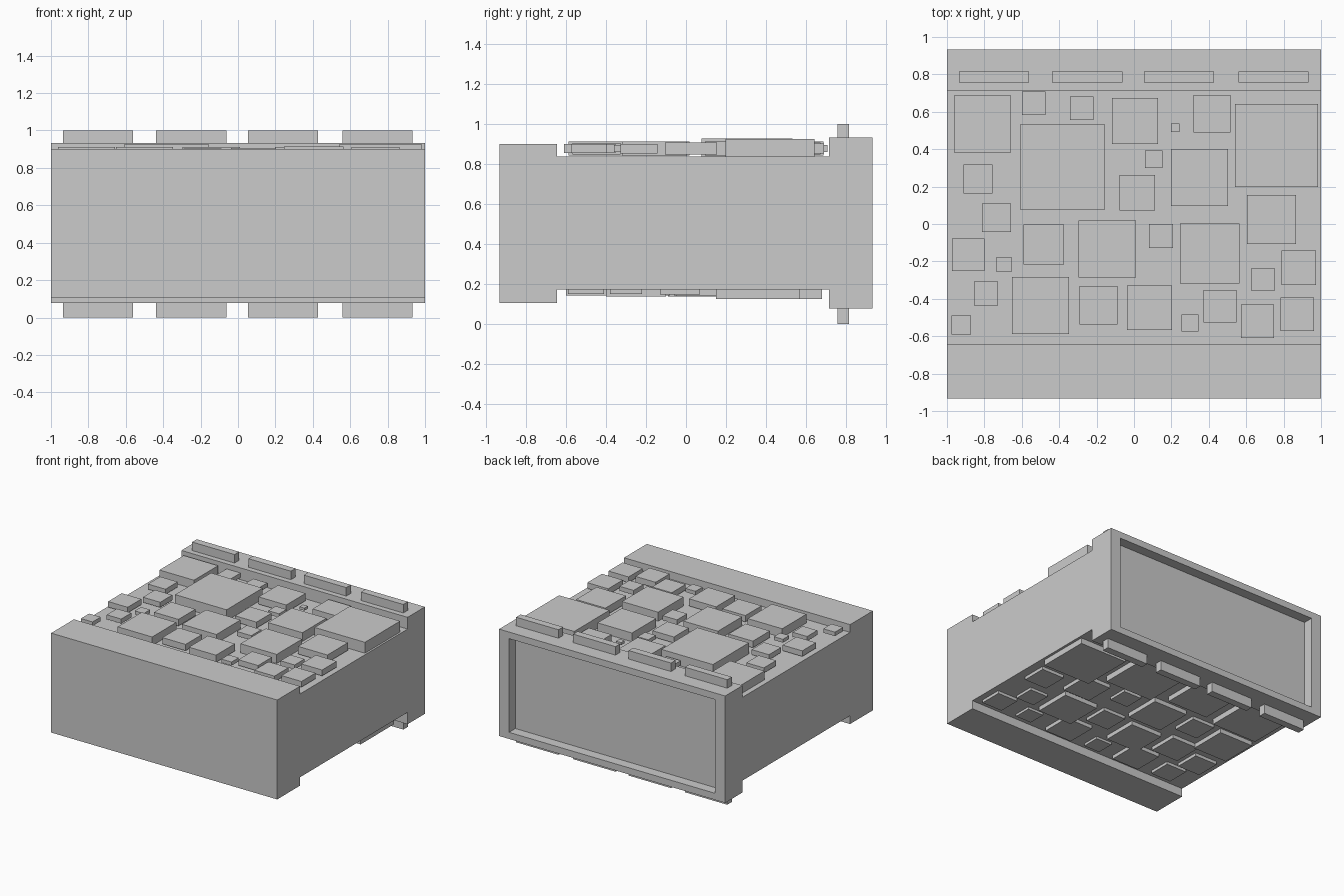
import bpy, bmesh
from mathutils import Matrix


def finish(bm, name):
    bmesh.ops.recalc_face_normals(bm, faces=bm.faces[:])
    mesh = bpy.data.meshes.new(name)
    bm.to_mesh(mesh)
    bm.free()
    obj = bpy.data.objects.new(name, mesh)
    bpy.context.collection.objects.link(obj)
    return obj


def add_box(bm, centre, size):
    m = Matrix.Translation(centre) @ Matrix.Diagonal((*size, 1))
    bmesh.ops.create_cube(bm, size=1, matrix=m)


# Main hull: side profile (y, z) extruded along x
profile = [(-.933, .105), (-.645, .105), (-.645, .172), (.714, .172), (.714, .077),
           (.933, .077), (.933, .932), (.714, .932), (.714, .838), (-.645, .838),
           (-.645, .9), (-.933, .9)]
bm = bmesh.new()
side = bm.faces.new([bm.verts.new((-1, y, z)) for y, z in profile])
ext = bmesh.ops.extrude_face_region(bm, geom=[side])
bmesh.ops.translate(bm, vec=(2, 0, 0),
                    verts=[g for g in ext["geom"] if isinstance(g, bmesh.types.BMVert)])
bmesh.ops.recalc_face_normals(bm, faces=bm.faces[:])

# Recessed panel in the back face
back = max(bm.faces, key=lambda f: f.calc_center_median().y)
bmesh.ops.inset_individual(bm, faces=[back], thickness=.075)
for v in back.verts:
    v.co.x = .912 if v.co.x > 0 else -.912
bottom = bmesh.ops.extrude_discrete_faces(bm, faces=[back])["faces"][0]
for v in bottom.verts:
    v.co.y -= .08
finish(bm, "hull")

# Tabs standing out of the rear band, above and below
bm = bmesh.new()
for x in (-.748, -.25, .24, .745):
    add_box(bm, (x, .786, .96), (.375, .058, .08))
    add_box(bm, (x, .786, .045), (.375, .058, .09))
finish(bm, "rear_tabs")


# Square plates: (x, y, size); thickness grows with size
def plates(name, layout, z):
    bm = bmesh.new()
    for x, y, s in layout:
        add_box(bm, (x, y, z), (s, s, .012 + .19 * s))
    finish(bm, name)


top = [(-.81, .535, .305), (-.535, .645, .125), (-.28, .618, .125), (.005, .55, .245),
       (.417, .59, .2), (.22, .515, .045), (.762, .42, .445), (-.383, .305, .455),
       (-.833, .24, .155), (.106, .346, .095), (.35, .248, .305), (.018, .168, .19),
       (-.735, .034, .153), (.735, .024, .26), (-.887, -.165, .173), (-.694, -.216, .08),
       (-.482, -.11, .215), (-.143, -.134, .305), (.144, -.065, .128), (.405, -.158, .32),
       (.88, -.234, .185), (.69, -.297, .125), (-.792, -.372, .128), (-.5, -.436, .305),
       (-.19, -.435, .205), (.083, -.448, .24), (.46, -.44, .175), (.3, -.53, .09),
       (.66, -.52, .178), (.873, -.483, .178), (-.924, -.54, .103)]
plates("top_plates", top, .877)

under = [(.77, .36, .42), (.27, .47, .42), (-.24, .5, .36), (-.72, .48, .4),
         (.83, -.03, .2), (.5, .06, .24), (.18, .12, .16), (-.14, .1, .3),
         (-.48, .12, .2), (-.8, .06, .3), (.72, -.3, .16), (.42, -.25, .3),
         (.1, -.2, .2), (-.22, -.26, .28), (-.56, -.2, .24), (-.84, -.28, .2),
         (.86, -.5, .18), (.56, -.52, .14), (.22, -.48, .24), (-.1, -.53, .14),
         (-.42, -.48, .24), (-.75, -.5, .18)]
plates("underside_plates", under, .172)
